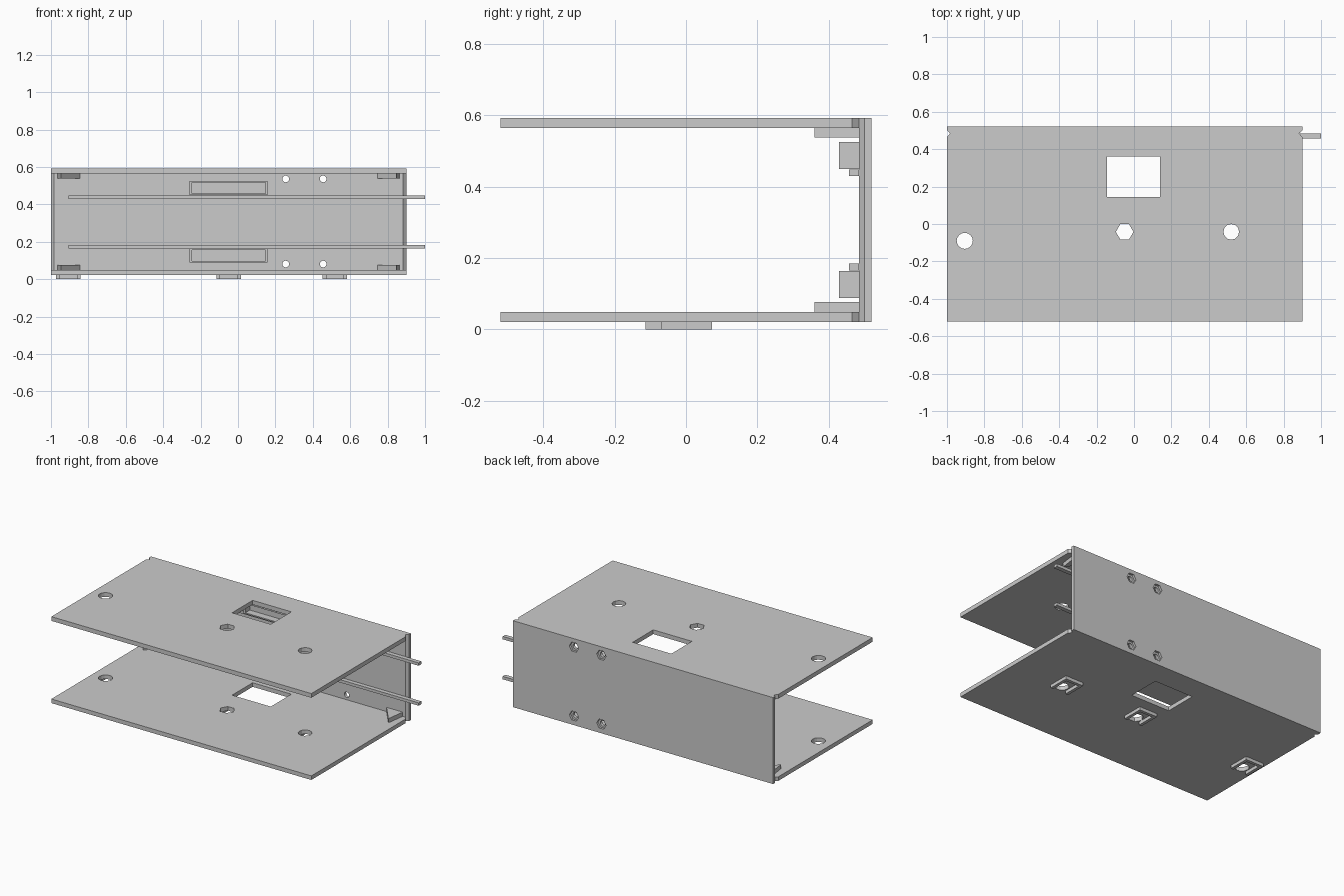
import bpy, bmesh, math

if "Cube" in bpy.data.objects:
    bpy.data.objects.remove(bpy.data.objects["Cube"])

CX = -0.05                      # mirror line of the case in x
ZB, ZT = 0.021, 0.592           # underside and top of the case
FB, FT = 0.048, 0.564           # inner faces of the two plates
WALL = 0.485                    # inner face of the back wall


def prism(name, pts, a, b, axis='z'):
    """Extrude a profile along z (points are x, y) or along y (points are x, z)."""
    bm = bmesh.new()
    lift = (lambda p, t: (p[0], p[1], t)) if axis == 'z' else (lambda p, t: (p[0], t, p[1]))
    lo = [bm.verts.new(lift(p, a)) for p in pts]
    hi = [bm.verts.new(lift(p, b)) for p in pts]
    bm.faces.new(lo)
    bm.faces.new(hi)
    n = len(pts)
    for i in range(n):
        j = (i + 1) % n
        bm.faces.new((lo[i], lo[j], hi[j], hi[i]))
    bmesh.ops.recalc_face_normals(bm, faces=bm.faces)
    me = bpy.data.meshes.new(name)
    bm.to_mesh(me)
    bm.free()
    ob = bpy.data.objects.new(name, me)
    bpy.context.collection.objects.link(ob)
    return ob


def rect(x0, x1, y0, y1):
    return [(x0, y0), (x1, y0), (x1, y1), (x0, y1)]


def ring(x, y, r, n):
    return [(x + r * math.cos(2 * math.pi * i / n), y + r * math.sin(2 * math.pi * i / n))
            for i in range(n)]


def cut(ob, cutter):
    """Subtract the cutter from the object and remove it."""
    m = ob.modifiers.new("cut", 'BOOLEAN')
    m.operation, m.solver, m.object = 'DIFFERENCE', 'EXACT', cutter
    bpy.context.view_layer.objects.active = ob
    bpy.ops.object.modifier_apply(modifier=m.name)
    bpy.data.objects.remove(cutter)


# Case: two plates joined by a back wall, with V notches along the wall corners
half = [(0.95, -0.52), (0.95, 0.465), (0.933, WALL), (0.95, 0.5), (0.95, 0.52)]
outline = [(CX + x, y) for x, y in half] + [(CX - x, y) for x, y in reversed(half)]
case = prism("case", outline, ZB, ZT)
cut(case, prism("inside_cutter", rect(-1.2, 1.2, -0.8, WALL), FB, FT))

# Window and mounting holes through both plates
for profile in (rect(-0.145, 0.138, 0.145, 0.36),
                ring(-0.905, -0.09, 0.043, 16),
                ring(-0.05, -0.042, 0.047, 6),
                ring(0.52, -0.042, 0.042, 12)):
    cut(case, prism("plate_cutter", profile, -0.2, 0.8))

# Screw holes in the back wall with hexagonal nut pockets outside
for x in (0.255, 0.455):
    for z in (0.081, 0.536):
        cut(case, prism("screw_cutter", ring(x, z, 0.018, 16), 0.4, 0.6, 'y'))
        cut(case, prism("nut_cutter", ring(x, z, 0.034, 6), 0.505, 0.6, 'y'))

# Parts mirrored between the lower and upper half
for side in ("lower", "upper"):
    def span(a, b):
        return (a, b) if side == "lower" else (ZB + ZT - b, ZB + ZT - a)

    prism(side + "_rail", rect(-0.905, 1.0, 0.457, WALL), *span(0.165, 0.184))

    z0, z1 = span(0.088, 0.164)
    holder = prism(side + "_holder", rect(-0.258, 0.158, z0, z1), 0.428, WALL, 'y')
    cut(holder, prism("pocket_cutter", rect(-0.246, 0.146, z0 + 0.008, z1 - 0.008), 0.3, 0.475, 'y'))

    for s, label in ((-1, "left"), (1, "right")):
        tri = [(CX + s * 0.796, WALL), (CX + s * 0.914, WALL), (CX + s * 0.897, 0.36)]
        prism(f"{side}_{label}_gusset", tri, *span(FB, 0.076))

# U-shaped feet around the mounting holes, open to the front
for i, (x, y) in enumerate(((-0.907, -0.114), (-0.05, -0.068), (0.518, -0.068))):
    w, t, d = 0.066, 0.02, 0.141
    u = [(-w, 0), (-w + t, 0), (-w + t, d - t), (w - t, d - t), (w - t, 0), (w, 0), (w, d), (-w, d)]
    prism(f"foot_{i + 1}", [(x + a, y + b) for a, b in u], 0, ZB)
